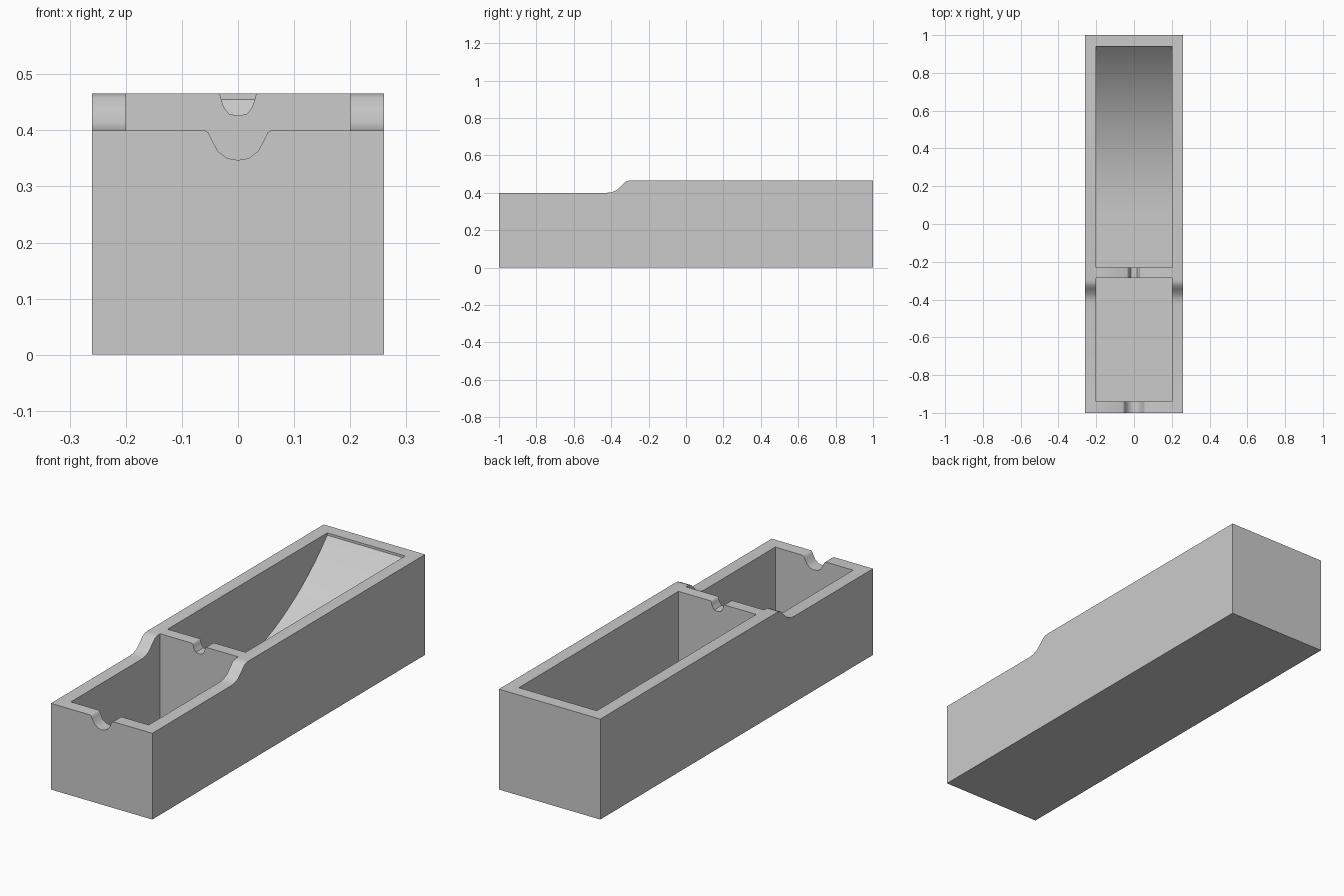
import bpy, bmesh, math

if "Cube" in bpy.data.objects:
    bpy.data.objects.remove(bpy.data.objects["Cube"])


def prism(name, profile, axis, a, b):
    """Extrude a 2D profile from a to b. axis 'x': points are (y, z); axis 'y': points are (x, z)."""
    bm = bmesh.new()
    place = (lambda t, p: (t, p[0], p[1])) if axis == 'x' else (lambda t, p: (p[0], t, p[1]))
    ring_a = [bm.verts.new(place(a, p)) for p in profile]
    ring_b = [bm.verts.new(place(b, p)) for p in profile]
    bm.faces.new(ring_a)
    bm.faces.new(ring_b)
    n = len(profile)
    for i in range(n):
        j = (i + 1) % n
        bm.faces.new((ring_a[i], ring_a[j], ring_b[j], ring_b[i]))
    bmesh.ops.recalc_face_normals(bm, faces=bm.faces)
    mesh = bpy.data.meshes.new(name)
    bm.to_mesh(mesh)
    bm.free()
    obj = bpy.data.objects.new(name, mesh)
    bpy.context.collection.objects.link(obj)
    return obj


def carve(target, cutter):
    mod = target.modifiers.new(cutter.name, 'BOOLEAN')
    mod.operation = 'DIFFERENCE'
    mod.solver = 'EXACT'
    mod.object = cutter
    bpy.context.view_layer.objects.active = target
    bpy.ops.object.modifier_apply(modifier=mod.name)
    bpy.data.objects.remove(cutter, do_unlink=True)


TOP, LOW, FLOOR = 0.466, 0.40, 0.06

# Stepped outer body: low front part, S-shaped rise, tall rear part
step = [(-0.42, LOW), (-0.395, 0.403), (-0.37, 0.414), (-0.345, 0.438),
        (-0.325, 0.458), (-0.31, 0.464), (-0.295, TOP)]
body = prism("tray_body", [(-1, 0), (-1, LOW)] + step + [(1, TOP), (1, 0)], 'x', -0.26, 0.26)

# Front compartment
carve(body, prism("front_pocket", [(-0.94, FLOOR), (-0.94, 0.6), (-0.285, 0.6), (-0.285, FLOOR)],
                  'x', -0.2, 0.2))

# Rear compartment, its floor sweeping up in an arc to the back wall
R, Y0, SEG = 1.2, 0.05, 16
end = math.asin((0.94 - Y0) / R)
ramp = [(Y0 + R * math.sin(end * i / SEG), FLOOR + R * (1 - math.cos(end * i / SEG)))
        for i in range(SEG + 1)]
carve(body, prism("rear_pocket", [(-0.23, 0.6), (-0.23, FLOOR)] + ramp + [(0.94, 0.6)],
                  'x', -0.2, 0.2))


def notch(name, half, rim, y0, y1):
    """Rounded notch from a half profile, mirrored in x and left open above the rim."""
    right = [(-x, z) for x, z in reversed(half[:-1])]
    w = -half[0][0]
    carve(body, prism(name, [(-w, rim + 0.1)] + half + right + [(w, rim + 0.1)], 'y', y0, y1))


# Notches in the front wall and in the divider
notch("front_notch", [(-0.06, 0.4005), (-0.053, 0.396), (-0.048, 0.386), (-0.036, 0.363),
                      (-0.019, 0.350), (0, 0.347)], LOW, -1.1, -0.9)
notch("divider_notch", [(-0.037, 0.4665), (-0.032, 0.463), (-0.029, 0.452), (-0.025, 0.441),
                        (-0.016, 0.429), (0, 0.426)], TOP, -0.33, -0.19)

# Smooth curved areas, crisp box edges
bpy.ops.object.select_all(action='DESELECT')
body.select_set(True)
bpy.context.view_layer.objects.active = body
bpy.ops.object.shade_smooth_by_angle(angle=math.radians(40))
